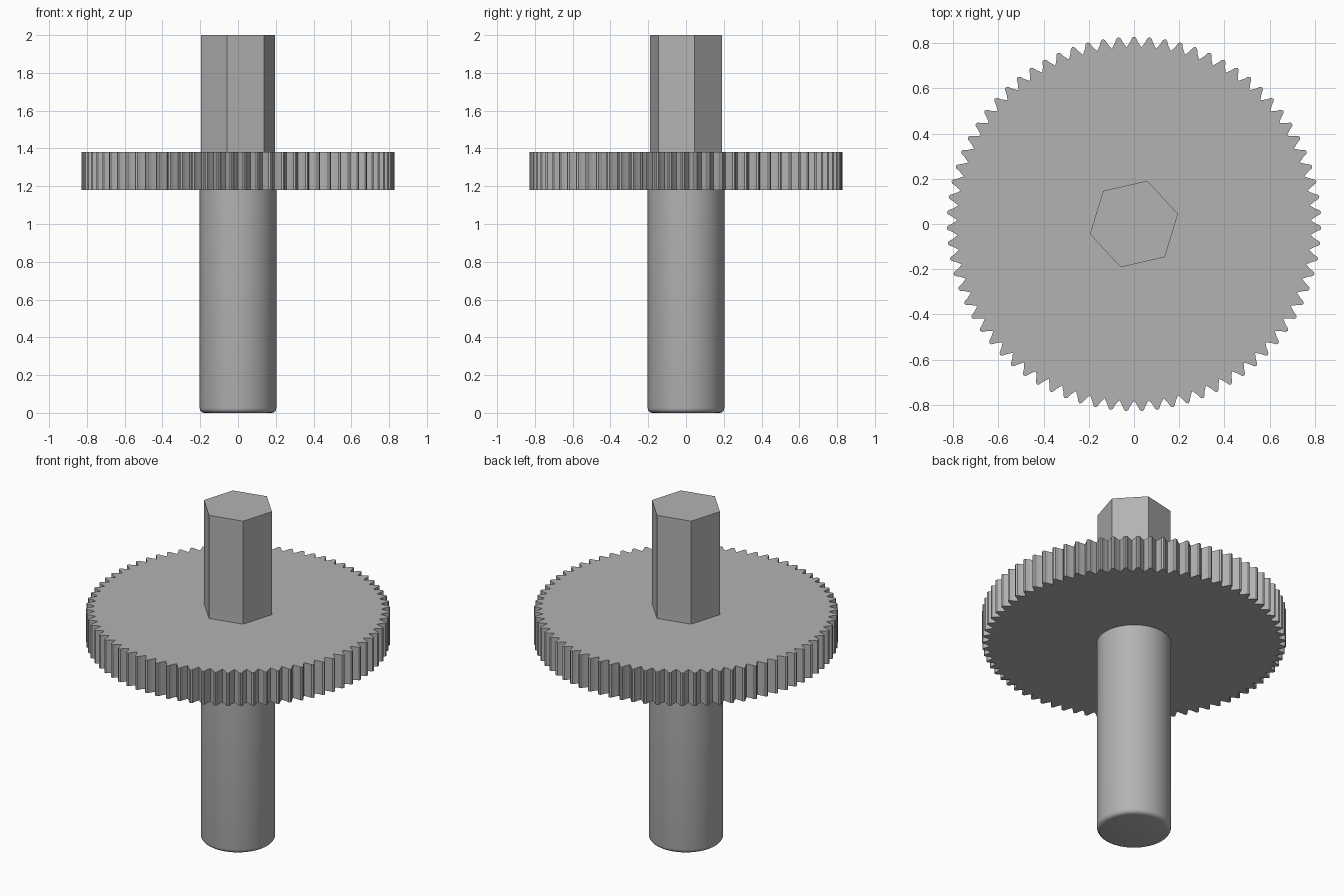
import bpy, bmesh
from math import pi, sin, cos, radians

cube = bpy.data.objects.get("Cube")
if cube:
    bpy.data.objects.remove(cube)

grey = bpy.data.materials.new("plain grey")
grey.use_nodes = True
colour = (0.45, 0.45, 0.45, 1)
grey.diffuse_color = colour
grey.node_tree.nodes["Principled BSDF"].inputs["Base Color"].default_value = colour


def ring(count, radius, start=0.0):
    return [(radius * cos(start + 2 * pi * i / count),
             radius * sin(start + 2 * pi * i / count)) for i in range(count)]


def prism(name, outline, bottom, top):
    """Extrude a closed outline straight up."""
    bm = bmesh.new()
    base = bm.faces.new([bm.verts.new((x, y, bottom)) for x, y in outline])
    lifted = bmesh.ops.extrude_face_region(bm, geom=[base], use_keep_orig=True)
    verts = [v for v in lifted["geom"] if isinstance(v, bmesh.types.BMVert)]
    bmesh.ops.translate(bm, verts=verts, vec=(0, 0, top - bottom))
    bmesh.ops.recalc_face_normals(bm, faces=bm.faces)
    mesh = bpy.data.meshes.new(name)
    bm.to_mesh(mesh)
    bm.free()
    obj = bpy.data.objects.new(name, mesh)
    bpy.context.collection.objects.link(obj)
    mesh.materials.append(grey)
    return obj


def smooth(obj, angle):
    bpy.ops.object.select_all(action="DESELECT")
    obj.select_set(True)
    bpy.context.view_layer.objects.active = obj
    bpy.ops.object.shade_smooth_by_angle(angle=radians(angle))


# Round shaft with a softened lower rim
shaft = prism("round_shaft", ring(64, 0.203), 0, 1.18)
bm = bmesh.new()
bm.from_mesh(shaft.data)
rim = [e for e in bm.edges if all(v.co.z < 0.01 for v in e.verts)]
bmesh.ops.bevel(bm, geom=rim, offset=0.025, segments=4, profile=0.5, affect="EDGES")
bm.to_mesh(shaft.data)
bm.free()
smooth(shaft, 35)

# Toothed wheel: each tooth has sloping flanks and a narrow rounded tip
TEETH = 75
tooth = [(-0.5, 0.782), (-0.26, 0.805), (-0.13, 0.824), (0, 0.829),
         (0.13, 0.824), (0.26, 0.805)]
outline = []
for i in range(TEETH):
    for shift, radius in tooth:
        a = pi / 2 + 2 * pi * (i + shift) / TEETH
        outline.append((radius * cos(a), radius * sin(a)))
prism("gear_wheel", outline, 1.18, 1.38)

# Six-sided drive end
prism("hex_drive", ring(6, 0.2, radians(13)), 1.38, 2.0)
